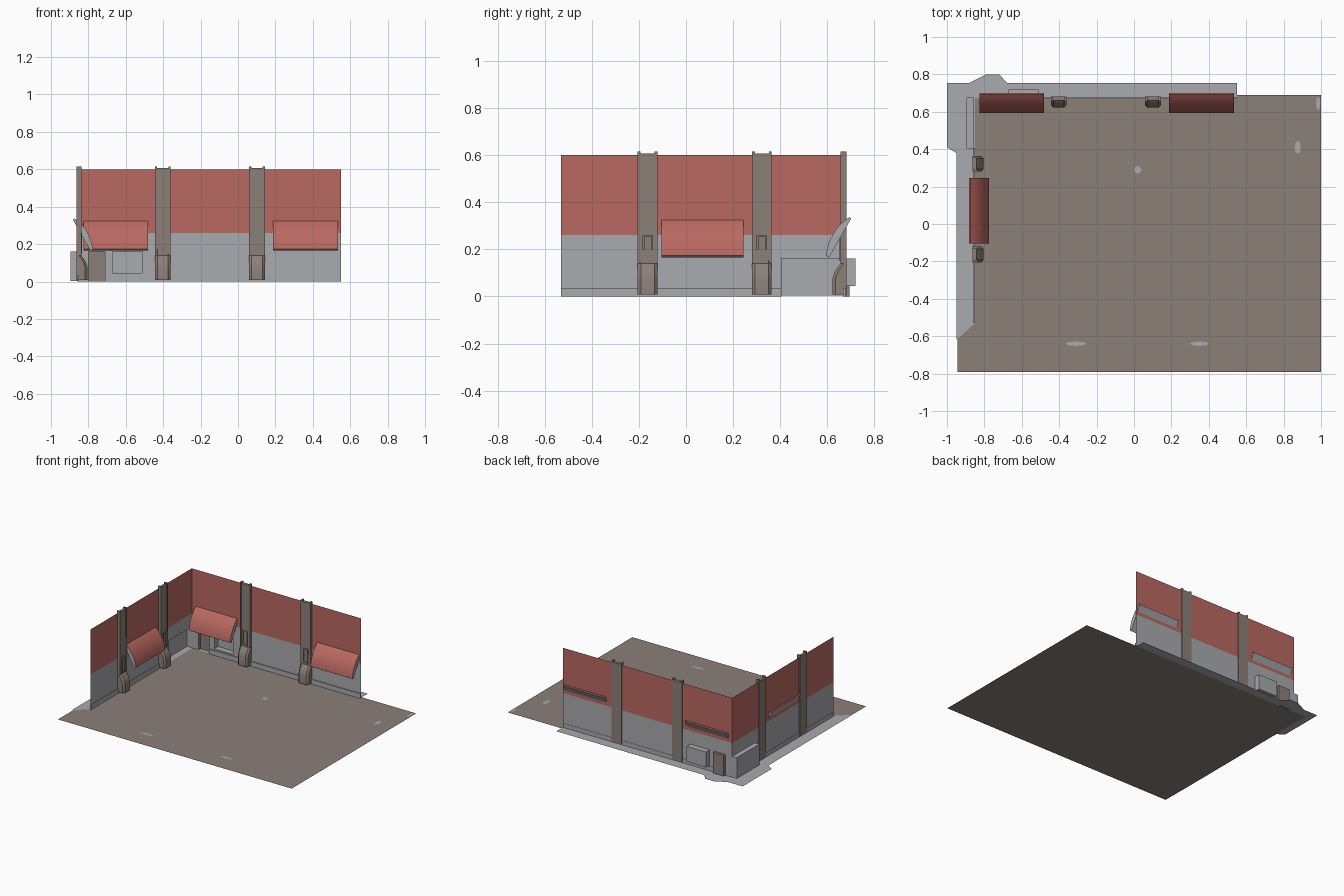
import bpy, bmesh, math

if "Cube" in bpy.data.objects:
    bpy.data.objects.remove(bpy.data.objects["Cube"])

def mat(name, c):
    m = bpy.data.materials.new(name)
    m.diffuse_color = (*c, 1)
    m.use_nodes = True
    m.node_tree.nodes["Principled BSDF"].inputs["Base Color"].default_value = m.diffuse_color
    return m

RED = mat("red_paint", (0.49, 0.14, 0.12))
GREY = mat("grey_concrete", (0.40, 0.405, 0.43))
BROWN = mat("brown_stone", (0.26, 0.215, 0.19))

# Wall frames: u runs along the wall, d is distance into the yard, z is up
WY, WX = 0.675, -0.857
def back(u, d, z): return (u, WY - d, z)
def left(u, d, z): return (WX + d, u, z)

def build(name, verts, faces, mats, rule=None, smooth=False, closed=True):
    me = bpy.data.meshes.new(name)
    me.from_pydata(verts, [], faces)
    for m in mats:
        me.materials.append(m)
    if closed:
        bm = bmesh.new()
        bm.from_mesh(me)
        bmesh.ops.remove_doubles(bm, verts=bm.verts, dist=1e-5)
        bmesh.ops.recalc_face_normals(bm, faces=bm.faces)
        bm.to_mesh(me)
        bm.free()
    if rule:
        for p in me.polygons:
            p.material_index = rule(p)
    ob = bpy.data.objects.new(name, me)
    bpy.context.collection.objects.link(ob)
    if smooth:
        bpy.ops.object.select_all(action='DESELECT')
        ob.select_set(True)
        bpy.context.view_layer.objects.active = ob
        bpy.ops.object.shade_smooth_by_angle(angle=math.radians(30))
    return ob

def loft(name, sections, mats, rule=None, smooth=False):
    n = len(sections[0])
    v = [p for s in sections for p in s]
    f = [tuple(range(n)), tuple(range(len(v) - n, len(v)))]
    for k in range(len(sections) - 1):
        for i in range(n):
            j = (i + 1) % n
            f.append((k*n + i, k*n + j, k*n + n + j, k*n + n + i))
    return build(name, v, f, mats, rule, smooth)

def box(name, fr, u0, u1, d0, d1, z0, z1, m):
    return loft(name, [[fr(u, d, z) for u, d in ((u0, d0), (u1, d0), (u1, d1), (u0, d1))]
                       for z in (z0, z1)], [m])

def wall(name, fr, us, zs, hole):
    v, f = [], []
    for a, b in zip(us, us[1:]):
        for c, e in zip(zs, zs[1:]):
            if not hole((a + b) / 2, (c + e) / 2):
                k = len(v)
                v += [fr(a, 0, c), fr(b, 0, c), fr(b, 0, e), fr(a, 0, e)]
                q = (k, k+1, k+2, k+3)
                f.append(q)
    return build(name, v, f, [GREY, RED], lambda p: int(p.center.z > 0.26))

def recess(name, fr, u0, u1, depth, z0, z1, m):
    # open-fronted niche behind the wall
    q = ((u0, z0), (u1, z0), (u1, z1), (u0, z1))
    v = [fr(u, 0, z) for u, z in q] + [fr(u, -depth, z) for u, z in q]
    f = [(4, 5, 6, 7)] + [(i, (i+1) % 4, (i+1) % 4 + 4, i + 4) for i in range(4)]
    return build(name, v, f, [m])

# Floor and outside skirt
build("floor", [(-0.945, -0.79, 0), (1, -0.79, 0), (1, 0.69, 0), (-0.945, 0.69, 0)],
      [(0, 1, 2, 3)], [BROWN], closed=False)
skirt = [(-1, 0.755), (-1, 0.41), (-0.95, 0.38), (-0.95, -0.62), (-0.85, -0.53), (-0.85, 0.67),
         (0.55, 0.67), (0.55, 0.755), (-0.68, 0.755), (-0.72, 0.8), (-0.79, 0.8), (-0.88, 0.755)]
build("outer_skirt", [(x, y, 0.003) for x, y in skirt], [tuple(range(12))], [GREY], closed=False)

# Small bare patches on the floor
for i, (x, y, a, b) in enumerate([(-0.31, -0.64, .055, .012), (0.35, -0.64, .05, .012),
                                  (0.02, 0.29, .02, .02), (0.875, 0.41, .017, .035),
                                  (0.985, 0.645, .012, .035)]):
    build(f"floor_patch_{i}", [(x + a*math.cos(t*math.pi/4), y + b*math.sin(t*math.pi/4), 0.002)
                               for t in range(8)], [tuple(range(8))], [GREY], closed=False)

# Walls with openings
wall("back_wall", back, [WX, -0.8, -0.71, -0.67, -0.51, 0.55], [0, 0.045, 0.16, 0.26, 0.6],
     lambda u, z: z < 0.16 and (-0.8 < u < -0.71 or (-0.67 < u < -0.51 and z > 0.045)))
wall("left_wall", left, [-0.53, 0.405, WY], [0, 0.16, 0.26, 0.6],
     lambda u, z: u > 0.405 and z < 0.16)
recess("doorway", back, -0.8, -0.71, 0.02, 0, 0.16, BROWN)
recess("back_niche", back, -0.67, -0.51, 0.045, 0.045, 0.16, GREY)
recess("left_niche", left, 0.405, WY, 0.038, 0.004, 0.16, GREY)

# Baseboards
box("back_baseboard", back, -0.71, 0.55, -0.002, 0.008, 0, 0.035, GREY)
box("left_baseboard", left, -0.53, 0.405, -0.002, 0.008, 0, 0.035, GREY)

# Pillars: flared foot, shaft, edge ribs and a framed slot
def pillar(name, fr, uc):
    def sec(z, d, w, ch):
        return [fr(uc + u, e, z) for u, e in ((-w, -.006), (w, -.006), (w, d - ch),
                                              (w - ch, d), (ch - w, d), (-w, d - ch))]
    foot = [(0.008, .053), (0.075, .053), (0.095, .047), (0.115, .038), (0.14, .018)]
    loft(name, [sec(z, d, .042, .013) for z, d in foot] + [sec(.606, .015, .042, .003)],
         [BROWN], smooth=True)
    for s in (-1, 1):
        box(name + "_rib", fr, uc + s*.036 - .006, uc + s*.036 + .006, -.006, .02, .14, .616, BROWN)
        box(name + "_slot_side", fr, uc + s*.018 - .004, uc + s*.018 + .004, .01, .024, .15, .26, BROWN)
    for z in (.15, .252):
        box(name + "_slot_end", fr, uc - .015, uc + .015, .01, .024, z, z + .008, BROWN)

for i, u in enumerate((-0.402, 0.102)):
    pillar(f"back_pillar_{i}", back, u)
for i, u in enumerate((-0.163, 0.322)):
    pillar(f"left_pillar_{i}", left, u)

# Curved awnings: red outer face, grey ends and underside
def awning(name, fr, u0, u1):
    N = 8
    a, b, bulge = (-0.018, 0.337), (0.081, 0.173), 0.022
    dx, dz = b[0] - a[0], b[1] - a[1]
    L = math.hypot(dx, dz)
    nx, nz = -dz / L, dx / L
    prof = []
    for i in range(N + 1):
        t = i / N
        h = bulge * 4 * t * (1 - t)
        prof.append((a[0] + dx*t + nx*h, a[1] + dz*t + nz*h))
    prof += [(b[0] - .013, b[1] - .008), (a[0] - .008, a[1] - .006)]
    loft(name, [[fr(u, d, z) for d, z in prof] for u in (u0, u1)], [GREY, RED],
         lambda p: int(p.normal.z > 0.1 and len(p.vertices) == 4), smooth=True)

awning("back_awning_left", back, -0.825, -0.48)
awning("back_awning_right", back, 0.187, 0.535)
awning("left_awning", left, -0.105, 0.245)
